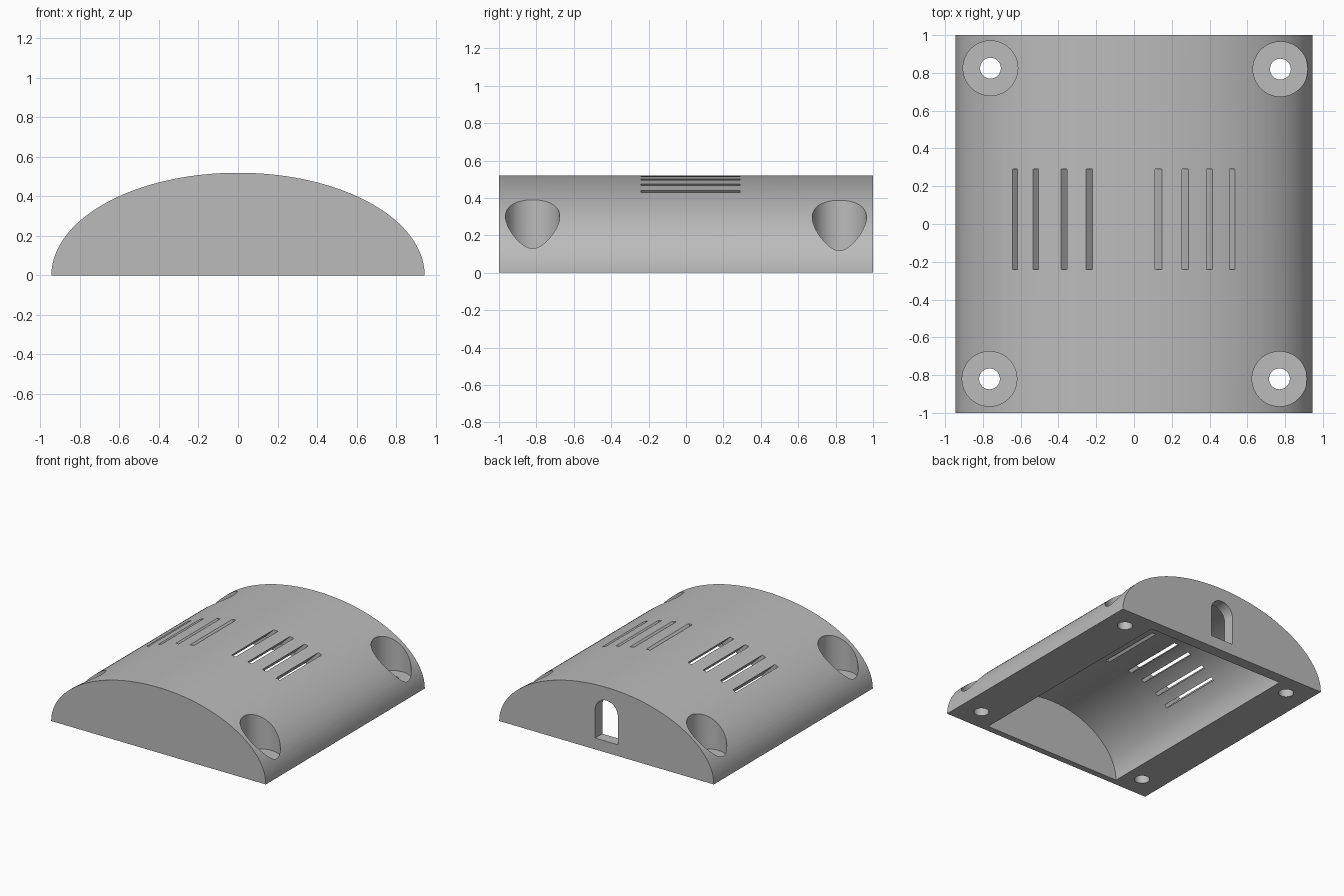
import bpy
import bmesh
import math
from mathutils import Matrix, Vector

if "Cube" in bpy.data.objects:
    bpy.data.objects.remove(bpy.data.objects["Cube"], do_unlink=True)

grey = bpy.data.materials.new("plain grey")
grey.use_nodes = True
COLOUR = (0.5, 0.5, 0.5, 1)
grey.diffuse_color = COLOUR
grey.node_tree.nodes["Principled BSDF"].inputs["Base Color"].default_value = COLOUR


def add_object(name, bm):
    bmesh.ops.recalc_face_normals(bm, faces=bm.faces)
    mesh = bpy.data.meshes.new(name)
    bm.to_mesh(mesh)
    bm.free()
    mesh.materials.append(grey)
    obj = bpy.data.objects.new(name, mesh)
    bpy.context.collection.objects.link(obj)
    return obj


def extrude_profile(name, points, y0, y1):
    """Extrude an x-z outline along y."""
    bm = bmesh.new()
    face = bm.faces.new([bm.verts.new((x, y0, z)) for x, z in points])
    moved = bmesh.ops.extrude_face_region(bm, geom=[face])["geom"]
    verts = [v for v in moved if isinstance(v, bmesh.types.BMVert)]
    bmesh.ops.translate(bm, verts=verts, vec=(0, y1 - y0, 0))
    return add_object(name, bm)


def arc(cx, cz, rx, rz, steps):
    angles = [math.pi * i / steps for i in range(steps + 1)]
    return [(cx + rx * math.cos(a), cz + rz * math.sin(a)) for a in angles]


def cylinder(name, x, y, radius, z0, z1):
    bm = bmesh.new()
    bmesh.ops.create_cone(bm, cap_ends=True, segments=48, radius1=radius,
                          radius2=radius, depth=z1 - z0,
                          matrix=Matrix.Translation((x, y, (z0 + z1) / 2)))
    return add_object(name, bm)


def slot(x, tilt):
    """Slanted box whose centre line meets the outer surface at x."""
    z = HEIGHT * math.sqrt(1 - (x / HALF_WIDTH) ** 2)
    bm = bmesh.new()
    bmesh.ops.create_cube(bm, size=1, matrix=(
        Matrix.Translation(Vector((x, 0.025, z)))
        @ Matrix.Rotation(tilt, 4, 'Y')
        @ Matrix.Diagonal((0.028, 0.53, 0.5, 1))))
    return add_object("slot_cutter", bm)


HALF_WIDTH, HEIGHT = 0.945, 0.52

# Domed cover
cover = extrude_profile("domed_cover", arc(0, 0, HALF_WIDTH, HEIGHT, 72), -1, 1)

# Hollow inside, open at the bottom
hollow = arc(-0.015, 0, 0.61, 0.44, 64)
hollow = hollow + [(hollow[-1][0], -0.1), (hollow[0][0], -0.1)]
cutters = [extrude_profile("hollow_cutter", hollow, -0.95, 0.91)]

# Arched opening in the back wall
doorway = arc(0, 0.315, 0.1, 0.1, 24) + [(-0.1, 0.09), (0.1, 0.09)]
cutters.append(extrude_profile("doorway_cutter", doorway, 0.8, 1.1))

# Screw holes with wide recesses above
for x, y in ((-0.76, 0.825), (0.775, 0.82), (-0.765, -0.82), (0.77, -0.82)):
    cutters.append(cylinder("recess_cutter", x, y, 0.145, 0.1, 0.8))
    cutters.append(cylinder("hole_cutter", x, y, 0.055, -0.1, 0.3))

# Vent slots slanting in toward the middle
for x in (-0.63, -0.52, -0.37, -0.237, 0.13, 0.272, 0.4, 0.52):
    cutters.append(slot(x, math.copysign(math.radians(45), x)))

bpy.context.view_layer.objects.active = cover
for cutter in cutters:
    mod = cover.modifiers.new("cut", 'BOOLEAN')
    mod.operation = 'DIFFERENCE'
    mod.solver = 'EXACT'
    mod.object = cutter
    bpy.ops.object.modifier_apply(modifier=mod.name)
    bpy.data.objects.remove(cutter, do_unlink=True)

# Smooth curved walls, keep edges sharp
bpy.ops.object.select_all(action='DESELECT')
cover.select_set(True)
bpy.ops.object.shade_smooth_by_angle(angle=math.radians(25))
